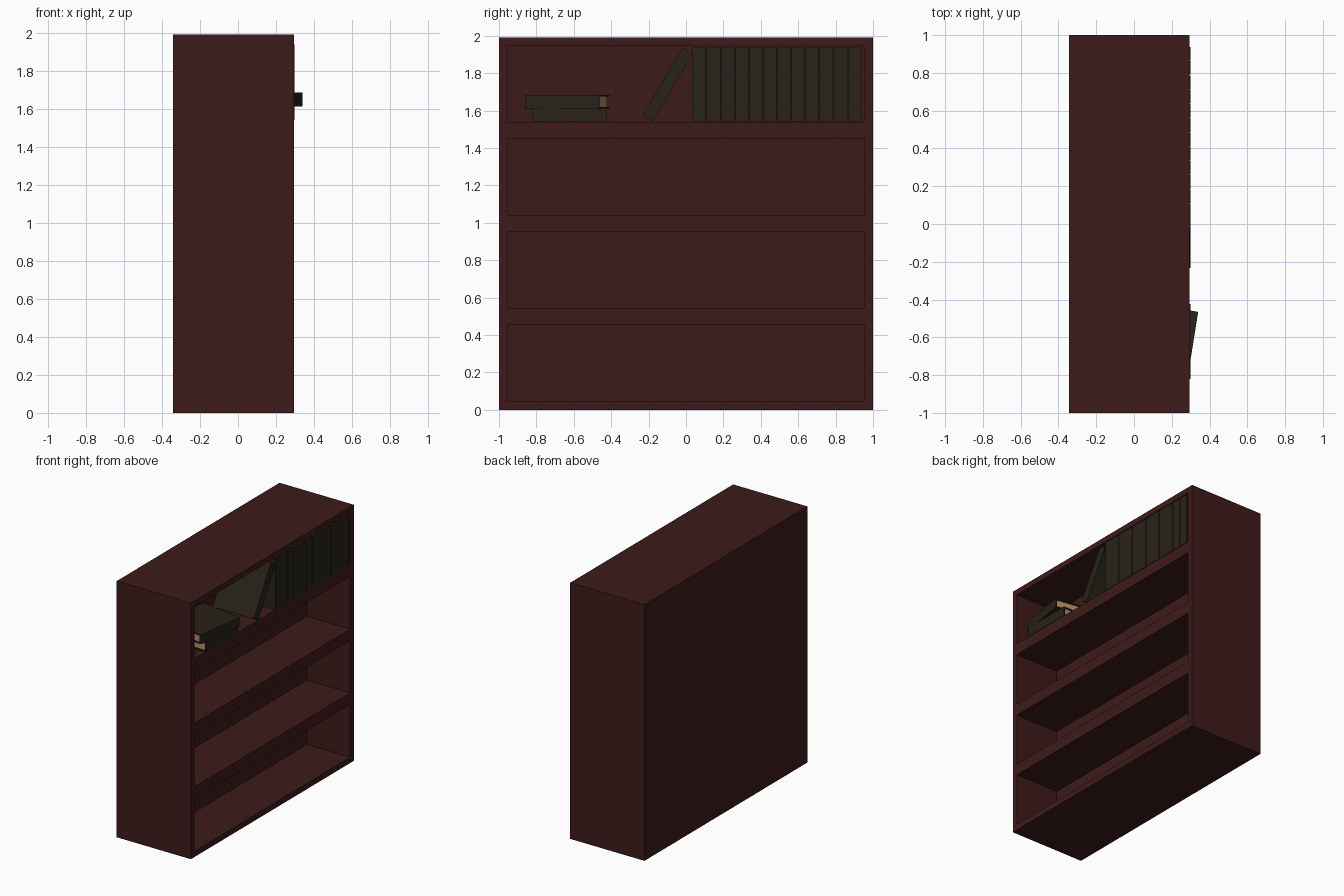
import bpy, bmesh
from math import radians, sin, cos
from mathutils import Matrix

if "Cube" in bpy.data.objects:
    bpy.data.objects.remove(bpy.data.objects["Cube"])

FRONT, BACK, POCKET = 0.295, -0.343, -0.077   # cabinet planes along x


def material(name, rgb):
    m = bpy.data.materials.new(name)
    m.diffuse_color = (*rgb, 1)
    m.use_nodes = True
    m.node_tree.nodes["Principled BSDF"].inputs["Base Color"].default_value = m.diffuse_color
    return m


wood = material("dark_red_wood", (0.048, 0.0105, 0.0105))
cover = material("book_cover", (0.021, 0.016, 0.009))
paper = material("book_paper", (0.5, 0.26, 0.12))


def add_object(name, mesh, loc=(0, 0, 0), rot=(0, 0, 0), scale=(1, 1, 1)):
    ob = bpy.data.objects.new(name, mesh)
    ob.location, ob.rotation_euler, ob.scale = loc, rot, scale
    bpy.context.collection.objects.link(ob)
    return ob


# Cabinet: a front face grid, compartments pushed in, outline extruded back
ys = [-1, -0.955, 0.955, 1]
zs = [0, 0.045, 0.455, 0.545, 0.95, 1.04, 1.45, 1.54, 1.945, 1.99]
bm = bmesh.new()
grid = [[bm.verts.new((FRONT, y, z)) for y in ys] for z in zs]
pockets = []
for r in range(len(zs) - 1):
    for c in range(3):
        f = bm.faces.new((grid[r][c], grid[r][c + 1], grid[r + 1][c + 1], grid[r + 1][c]))
        if c == 1 and r % 2 == 1:
            pockets.append(f)
outline = [e for e in bm.edges if e.is_boundary]
sides = bmesh.ops.extrude_edge_only(bm, edges=outline)["geom"]
for v in sides:
    if isinstance(v, bmesh.types.BMVert):
        v.co.x = BACK
bmesh.ops.holes_fill(bm, edges=[e for e in bm.edges if e.is_boundary], sides=0)
for f in bmesh.ops.extrude_discrete_faces(bm, faces=pockets)["faces"]:
    for v in f.verts:
        v.co.x = POCKET
bmesh.ops.recalc_face_normals(bm, faces=bm.faces)
mesh = bpy.data.meshes.new("bookcase")
bm.to_mesh(mesh)
bm.free()
mesh.materials.append(wood)
add_object("bookcase", mesh)

# Book: U-shaped cover (spine towards +x, at x = 0) around a page block
DEPTH, THICK, HEIGHT, BOARD = 0.355, 0.0725, 0.397, 0.008
h, i = THICK / 2, THICK / 2 - BOARD
bm = bmesh.new()
profile = [(-DEPTH, -h), (0, -h), (0, h), (-DEPTH, h),
           (-DEPTH, i), (-BOARD, i), (-BOARD, -i), (-DEPTH, -i)]
face = bm.faces.new([bm.verts.new((x, y, 0)) for x, y in profile])
ext = bmesh.ops.extrude_face_region(bm, geom=[face])["geom"]
bmesh.ops.translate(bm, vec=(0, 0, HEIGHT),
                    verts=[g for g in ext if isinstance(g, bmesh.types.BMVert)])
bmesh.ops.recalc_face_normals(bm, faces=bm.faces)
page_depth = DEPTH - BOARD - 0.015
box = bmesh.ops.create_cube(bm, size=1, matrix=Matrix.Translation(
    (-BOARD - page_depth / 2, 0, HEIGHT / 2)) @ Matrix.Diagonal(
    (page_depth, 2 * i, HEIGHT - 0.02, 1)))
for f in {f for v in box["verts"] for f in v.link_faces}:
    f.material_index = 1
book = bpy.data.meshes.new("book")
bm.to_mesh(book)
bm.free()
book.materials.append(cover)
book.materials.append(paper)

# Row of standing books
for n in range(12):
    add_object(f"standing_book_{n + 1}", book, (0.298, 0.0715 + n * 0.0755, 1.541))

# Leaning book
tilt = radians(30.4)
add_object("leaning_book", book,
           (0.298, -0.099 - 0.2085 * sin(tilt), 1.737 - 0.2085 * cos(tilt)),
           (-tilt, 0, 0), (1, 0.875, 1.05))

# Stack of two lying books, the upper one turned
add_object("lower_lying_book", book, (0.298, -0.82, 1.5765), (radians(-90), 0, 0))
add_object("upper_lying_book", book, (0.277, -0.861, 1.648),
           (radians(-90), 0, radians(-9)), (1, 1, 1.01))
